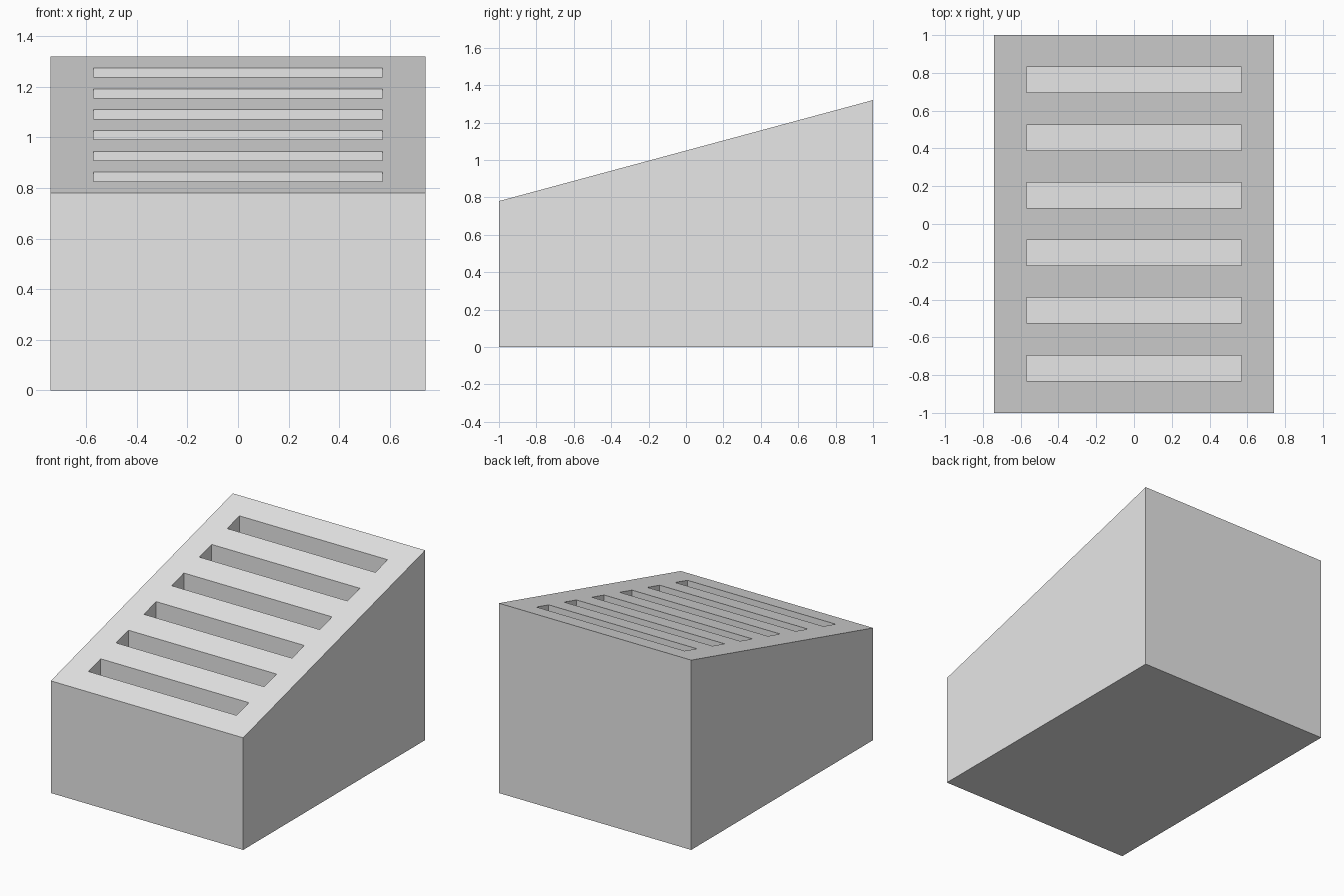
import bpy
import bmesh

cube = bpy.data.objects.get("Cube")
if cube:
    bpy.data.objects.remove(cube, do_unlink=True)

HALF_W, HALF_D = 0.74, 1.0
FRONT_H, BACK_H = 0.78, 1.32
SLOT_COUNT, SLOT_PITCH = 6, 0.305
SLOT_W, SLOT_D, SLOT_DEPTH = 1.14, 0.135, 0.35

grey = bpy.data.materials.new("light_grey")
grey.use_nodes = True
colour = (0.8, 0.8, 0.8, 1.0)
grey.diffuse_color = colour
grey.node_tree.nodes["Principled BSDF"].inputs["Base Color"].default_value = colour


def surface_height(y):
    return FRONT_H + (BACK_H - FRONT_H) * (y + HALF_D) / (2 * HALF_D)


def add_object(name, bm):
    bmesh.ops.recalc_face_normals(bm, faces=bm.faces)
    mesh = bpy.data.meshes.new(name)
    bm.to_mesh(mesh)
    bm.free()
    mesh.materials.append(grey)
    obj = bpy.data.objects.new(name, mesh)
    bpy.context.collection.objects.link(obj)
    return obj


def add_box(bm, x, y, z0, z1):
    """Box centred on x = 0 with half width x, between two y and two z values."""
    verts = bmesh.ops.create_cube(bm, size=1)["verts"]
    for v in verts:
        v.co.x *= 2 * x
        v.co.y = y[0] if v.co.y < 0 else y[1]
        v.co.z = z0 if v.co.z < 0 else z1
    return verts


# Wedge body with a sloping top
bm = bmesh.new()
for v in add_box(bm, HALF_W, (-HALF_D, HALF_D), 0, 1):
    if v.co.z > 0:
        v.co.z = surface_height(v.co.y)
body = add_object("slotted_block", bm)

# Row of straight-sided slots cut down from the slope
bm = bmesh.new()
for i in range(SLOT_COUNT):
    y = (i - (SLOT_COUNT - 1) / 2) * SLOT_PITCH
    z = surface_height(y)
    add_box(bm, SLOT_W / 2, (y - SLOT_D / 2, y + SLOT_D / 2), z - SLOT_DEPTH, z + 0.2)
cutter = add_object("slot_cutter", bm)
cutter.hide_render = True
cutter.hide_viewport = True

cut = body.modifiers.new("slots", 'BOOLEAN')
cut.operation = 'DIFFERENCE'
cut.solver = 'EXACT'
cut.object = cutter
